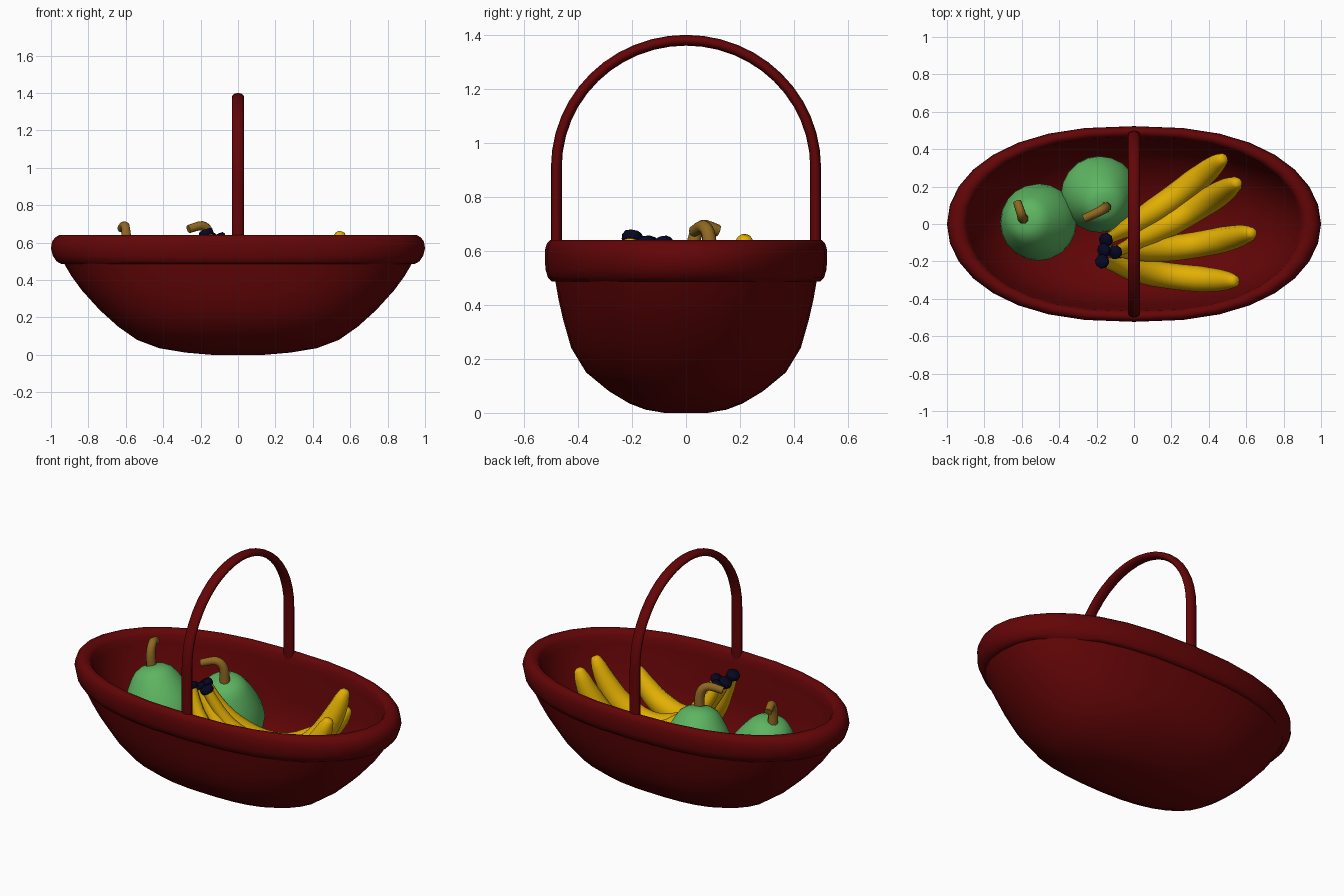
import bpy, math
from mathutils import Vector

if "Cube" in bpy.data.objects:
    bpy.data.objects.remove(bpy.data.objects["Cube"])


def material(name, rgb):
    m = bpy.data.materials.new(name)
    m.diffuse_color = (*rgb, 1)
    m.use_nodes = True
    m.node_tree.nodes["Principled BSDF"].inputs["Base Color"].default_value = m.diffuse_color
    return m


RED = material("dark_red", (0.125, 0.0015, 0.002))
GREEN = material("pear_green", (0.11, 0.46, 0.12))
YELLOW = material("banana_yellow", (0.76, 0.43, 0.001))
BROWN = material("stem_brown", (0.28, 0.14, 0.015))
NAVY = material("dark_navy", (0.002, 0.002, 0.016))


def loft(name, rings, mat, angle=60):
    """Skin a list of equal-length rings and cap both ends."""
    n = len(rings[0])
    verts = [p for r in rings for p in r]
    faces = [(i * n + j, i * n + (j + 1) % n, (i + 1) * n + (j + 1) % n, (i + 1) * n + j)
             for i in range(len(rings) - 1) for j in range(n)]
    faces += [tuple(reversed(range(n))), tuple(range(len(verts) - n, len(verts)))]
    me = bpy.data.meshes.new(name)
    me.from_pydata([tuple(v) for v in verts], [], faces)
    me.materials.append(mat)
    ob = bpy.data.objects.new(name, me)
    bpy.context.collection.objects.link(ob)
    bpy.ops.object.select_all(action='DESELECT')
    ob.select_set(True)
    bpy.context.view_layer.objects.active = ob
    bpy.ops.object.shade_smooth_by_angle(angle=math.radians(angle))
    return ob


def oval(a, b, z, n=32, ex=2.45, ey=2.0):
    """Superellipse ring with separate exponents for x and y."""
    out = []
    for k in range(n):
        c, s = math.cos(k * math.tau / n), math.sin(k * math.tau / n)
        out.append((a * math.copysign(abs(c) ** (2 / ex), c),
                    b * math.copysign(abs(s) ** (2 / ey), s), z))
    return out


def smooth_path(pts, sub=4):
    """Catmull-Rom interpolation through the points."""
    p = [Vector(q) for q in pts]
    p = [2 * p[0] - p[1]] + p + [2 * p[-1] - p[-2]]
    out = []
    for i in range(1, len(p) - 2):
        a, b, c, d = p[i - 1:i + 3]
        for k in range(sub):
            t = k / sub
            out.append(0.5 * (2 * b + (c - a) * t + (2 * a - 5 * b + 4 * c - d) * t * t
                              + (3 * b - a - 3 * c + d) * t ** 3))
    return out + [p[-2]]


def tube(name, path, radius, side, mat, n=10, wide=1.0):
    """Sweep a round section; radius is a function of 0..1 along the path length."""
    run = [0]
    for a, b in zip(path, path[1:]):
        run.append(run[-1] + (b - a).length)
    rings, last = [], len(path) - 1
    for i, p in enumerate(path):
        t = (path[min(i + 1, last)] - path[max(i - 1, 0)]).normalized()
        u = (side - t * side.dot(t)).normalized()
        v = t.cross(u)
        r = radius(run[i] / run[-1])
        rings.append([p + r * (wide * math.cos(k * math.tau / n) * u + math.sin(k * math.tau / n) * v)
                      for k in range(n)])
    return loft(name, rings, mat)


# Basket: outer wall, rolled rim, inner wall
wall = [(.14, .08, 0), (.28, .15, .012), (.42, .21, .035), (.54, .285, .08), (.64, .37, .15),
        (.74, .425, .24), (.835, .455, .345), (.89, .472, .42), (.93, .484, .488)]
rim = [(.945, .497, .486), (.97, .511, .5), (.99, .52, .53), (1, .523, .57), (.994, .522, .605),
       (.978, .515, .628), (.955, .503, .64), (.92, .483, .64), (.897, .466, .615)]
inside = [(.885, .458, .57), (.81, .435, .37), (.72, .405, .26),
          (.61, .345, .17), (.4, .2, .07), (.15, .08, .04)]
loft("basket", [oval(*r, ey=2.3) for r in wall] + [oval(*r) for r in rim]
     + [oval(*r, ey=2.1) for r in inside], RED)

# Handle arch
arch = [Vector((0, .48, .6)), Vector((0, .48, .7))]
arch += [Vector((0, .48 * math.cos(a), .91 + .47 * math.sin(a)))
         for a in [math.pi * k / 24 for k in range(25)]]
arch += [Vector((0, -.48, .7)), Vector((0, -.48, .6))]
tube("handle", arch, lambda t: .02, Vector((1, 0, 0)), RED, 12, 1.6)

# Pears with bent stems
pear_profile = [(.02, .005), (.10, .015), (.165, .065), (.198, .13), (.207, .18), (.2, .23),
                (.178, .29), (.152, .345), (.125, .39), (.102, .42), (.065, .442), (.02, .447)]
pears = [((-.51, .01, .32), (-.08, .015, .28),
          [(-.59, .03, .54), (-.597, .03, .64), (-.605, .06, .69), (-.625, .12, .675)]),
         ((-.185, .16, .32), (.03, -.065, .28),
          [(-.15, .09, .55), (-.155, .085, .65), (-.19, .065, .69), (-.265, .03, .672)])]
for i, (c, axis, stem) in enumerate(pears, 1):
    ob = loft(f"pear_{i}", [oval(r, r, z - .18, 20, 2) for r, z in pear_profile], GREEN)
    ob.rotation_mode = 'QUATERNION'
    ob.rotation_quaternion = Vector((0, 0, 1)).rotation_difference(Vector(axis))
    ob.location = c
    d = Vector(stem[-1]) - Vector(stem[0])
    side = Vector((-d.y, d.x, 0)).normalized()
    tube(f"pear_stem_{i}", smooth_path(stem), lambda t: .03 - .008 * t, side, BROWN, 8)


# Banana bunch with dark stem ends
BAN = [(0, .028), (.15, .036), (.3, .058), (.45, .069), (.72, .07), (.85, .06),
       (.94, .046), (.985, .034), (1, .018)]


def banana_radius(t):
    for (a, ra), (b, rb) in zip(BAN, BAN[1:]):
        if t <= b:
            return ra + (rb - ra) * (t - a) / (b - a)
    return BAN[-1][1]


bananas = [((-.15, -.085), (.14, .09), (.475, .35), .47),
           ((-.10, -.15), (.19, .0), (.55, .22), .645),
           ((-.16, -.14), (.20, -.13), (.63, -.048), .595),
           ((-.17, -.20), (.14, -.27), (.54, -.305), .46)]
for i, (a, m, b, tip) in enumerate(bananas, 1):
    top = .65 if i == 4 else .625
    a, m, b = Vector(a), Vector(m), Vector(b)
    pts = []
    for t, z in [(0, top), (.1, .52), (.25, .39), (.45, .29), (.65, .265), (.83, .265 + .24 * (tip - .265)),
                 (.94, .265 + .64 * (tip - .265)), (1, tip)]:
        q = (1 - t) ** 2 * a + 2 * t * (1 - t) * (2 * m - (a + b) / 2) + t * t * b
        pts.append((q.x, q.y, z))
    d = b - a
    side = Vector((-d.y, d.x, 0)).normalized()
    path = smooth_path(pts, 3)
    up = (path[0] - path[1]).normalized()
    path.append(path[-1] + .012 * (path[-1] - path[-2]).normalized())
    tube(f"banana_{i}", path, banana_radius, side, YELLOW)
    ends = [path[0] + up * h for h in (-.016, -.008, .01, .018)]
    tube(f"banana_end_{i}", ends, lambda t: .038 if .2 < t < .8 else .033, side, NAVY, 8)
